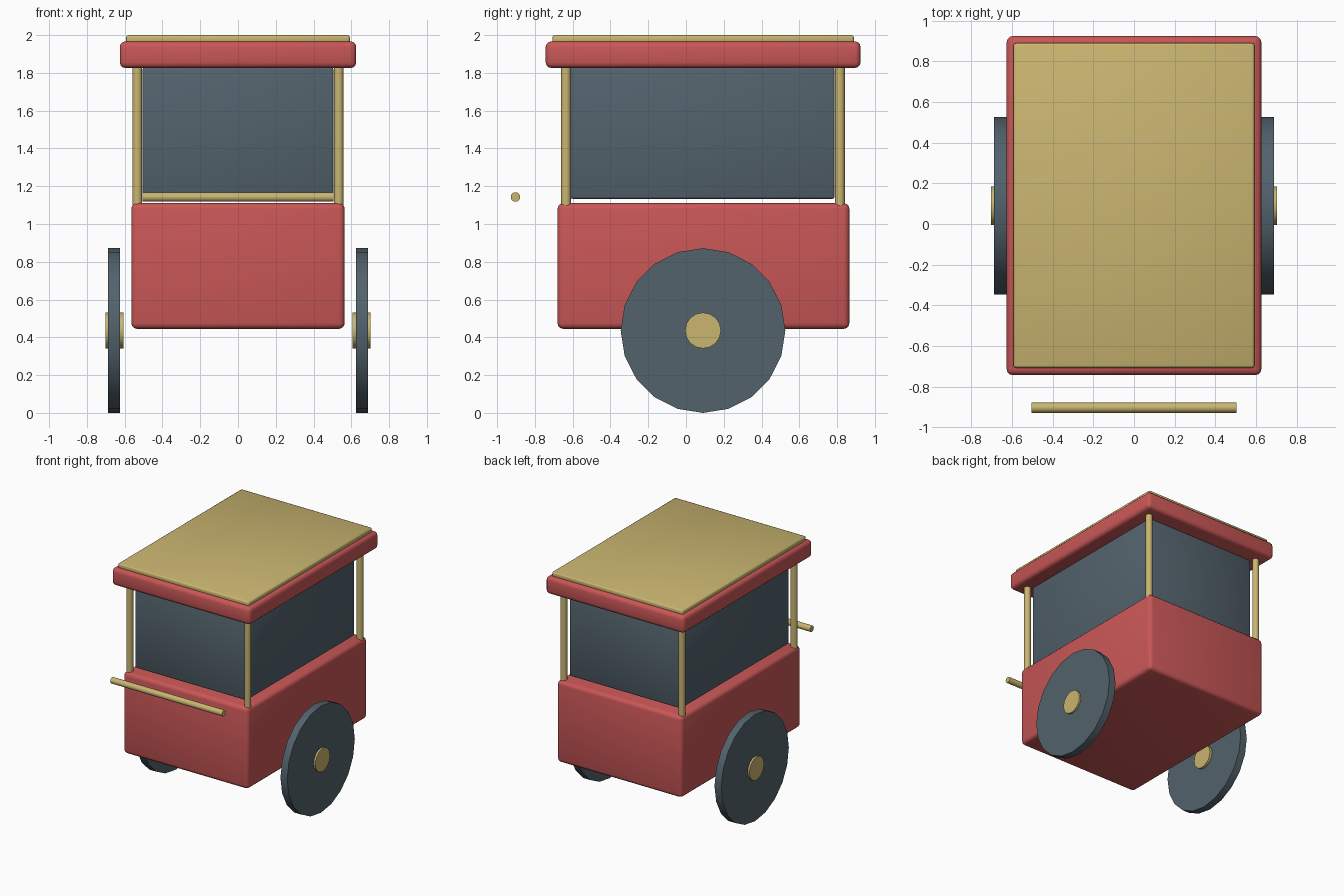
import bpy, bmesh, math
from mathutils import Matrix, Vector

cube = bpy.data.objects.get("Cube")
if cube:
    bpy.data.objects.remove(cube, do_unlink=True)


def material(name, srgb):
    colour = [((c + 0.055) / 1.055) ** 2.4 for c in srgb] + [1.0]
    mat = bpy.data.materials.new(name)
    mat.use_nodes = True
    mat.diffuse_color = colour
    mat.node_tree.nodes["Principled BSDF"].inputs["Base Color"].default_value = colour
    return mat


RED = material("red_paint", (0.79, 0.34, 0.34))
GOLD = material("pale_wood", (0.79, 0.71, 0.44))
GREY = material("slate_grey", (0.325, 0.385, 0.425))


def finish(name, bm, mat, angle):
    mesh = bpy.data.meshes.new(name)
    bm.to_mesh(mesh)
    bm.free()
    mesh.materials.append(mat)
    obj = bpy.data.objects.new(name, mesh)
    bpy.context.collection.objects.link(obj)
    bpy.ops.object.select_all(action='DESELECT')
    obj.select_set(True)
    bpy.context.view_layer.objects.active = obj
    bpy.ops.object.shade_smooth_by_angle(angle=math.radians(angle))


def box(name, low, high, mat, bevel, segments=3):
    """Rounded box between two corners."""
    low, high = Vector(low), Vector(high)
    bm = bmesh.new()
    place = Matrix.Translation((low + high) / 2) @ Matrix.Diagonal((high - low).to_4d())
    bmesh.ops.create_cube(bm, size=1, matrix=place)
    bmesh.ops.bevel(bm, geom=bm.edges[:], offset=bevel, segments=segments,
                    profile=0.5, affect='EDGES')
    finish(name, bm, mat, 60)


def rod(name, start, end, radius, sides, mat):
    """Closed cylinder between two points."""
    start, end = Vector(start), Vector(end)
    axis = end - start
    turn = Vector((0, 0, 1)).rotation_difference(axis).to_matrix().to_4x4()
    bm = bmesh.new()
    bmesh.ops.create_cone(bm, cap_ends=True, segments=sides, radius1=radius,
                          radius2=radius, depth=axis.length,
                          matrix=Matrix.Translation((start + end) / 2) @ turn)
    finish(name, bm, mat, 40)


# Cart body, glazed case and roof
box("cart_body", (-0.565, -0.68, 0.445), (0.565, 0.865, 1.11), RED, 0.03)
box("display_case", (-0.505, -0.612, 1.133), (0.505, 0.787, 1.83), GREY, 0.012, 2)
box("roof", (-0.626, -0.743, 1.826), (0.626, 0.924, 1.967), RED, 0.03)
box("roof_panel", (-0.592, -0.707, 1.955), (0.592, 0.889, 2.0), GOLD, 0.012, 2)

# Push handle
rod("push_handle", (-0.505, -0.903, 1.143), (0.505, -0.903, 1.143), 0.025, 16, GOLD)

# Corner posts, wheels and hubs on both sides
for side, s in (("left", 1), ("right", -1)):
    for end, y in (("front", -0.635), ("back", 0.815)):
        rod(f"{end}_{side}_post", (s * 0.533, y, 1.09), (s * 0.533, y, 1.84), 0.026, 16, GOLD)
    rod(f"{side}_wheel", (s * 0.626, 0.09, 0.436), (s * 0.687, 0.09, 0.436), 0.436, 20, GREY)
    rod(f"{side}_hub", (s * 0.605, 0.09, 0.436), (s * 0.702, 0.09, 0.436), 0.095, 16, GOLD)
